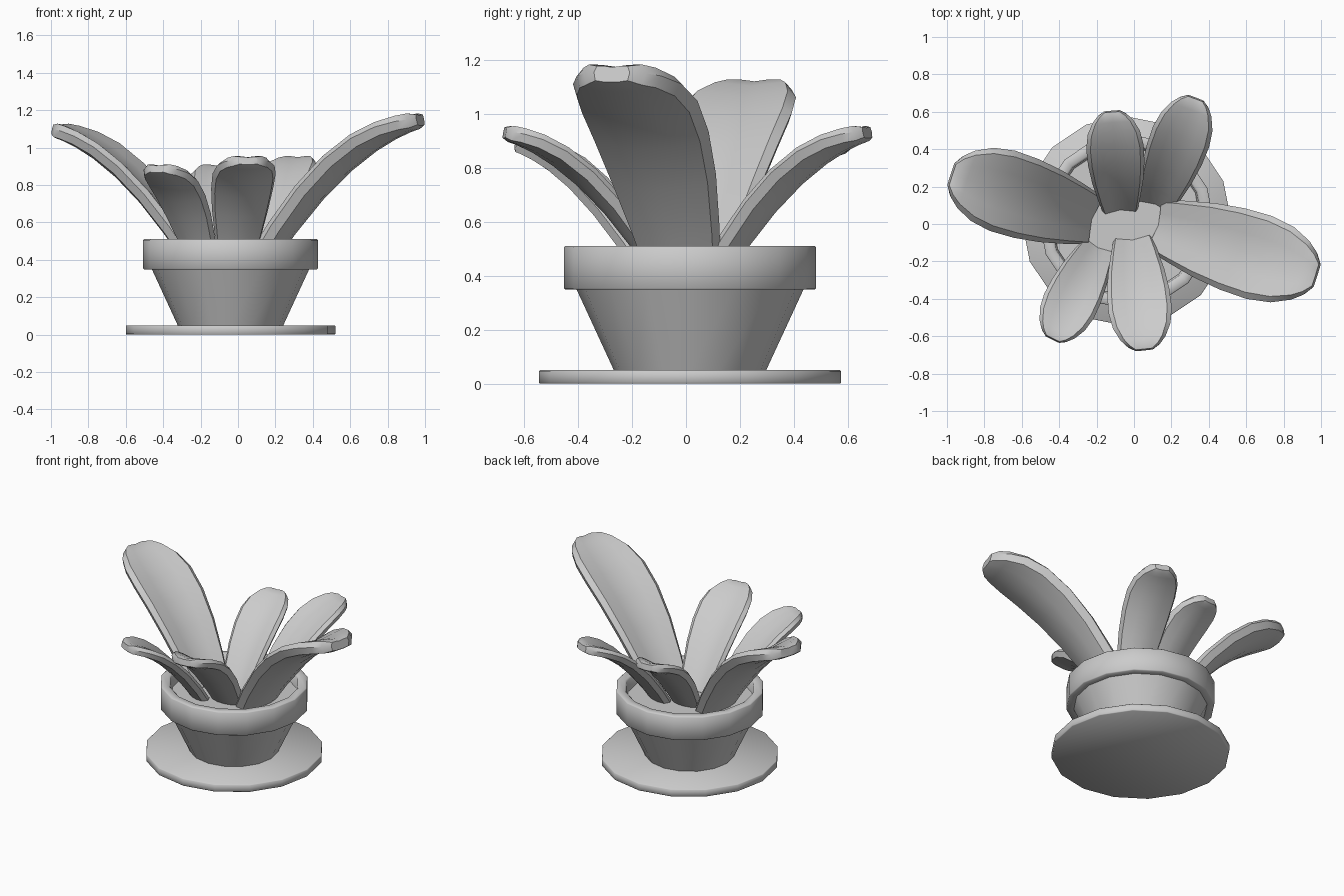
import bpy, bmesh, math
from mathutils import Vector

if "Cube" in bpy.data.objects:
    bpy.data.objects.remove(bpy.data.objects["Cube"])

CX, CY, SIDES = -0.04, 0.015, 16


def finish(bm, name, angle):
    bmesh.ops.recalc_face_normals(bm, faces=bm.faces)
    me = bpy.data.meshes.new(name)
    bm.to_mesh(me)
    bm.free()
    ob = bpy.data.objects.new(name, me)
    bpy.context.collection.objects.link(ob)
    bpy.ops.object.select_all(action='DESELECT')
    bpy.context.view_layer.objects.active = ob
    ob.select_set(True)
    bpy.ops.object.shade_smooth_by_angle(angle=math.radians(angle))
    return ob


def skin(bm, rings):
    """Join closed rings of points with quads and cap both ends."""
    vs = [[bm.verts.new(p) for p in r] for r in rings]
    n = len(vs[0])
    for a, b in zip(vs, vs[1:]):
        for i in range(n):
            j = (i + 1) % n
            bm.faces.new((a[i], a[j], b[j], b[i]))
    bm.faces.new(vs[0][::-1])
    bm.faces.new(vs[-1])


def lathe(name, profile):
    bm = bmesh.new()
    skin(bm, [[(CX + r * math.cos(2 * math.pi * i / SIDES),
                CY + r * math.sin(2 * math.pi * i / SIDES), z)
               for i in range(SIDES)] for r, z in profile])
    return finish(bm, name, 60)


# stations along the leaf: (position, fraction of half width, cupping)
OUTLINE = [(0, .62, 1), (.12, .74, 1), (.3, .89, 1), (.48, .98, 1), (.65, 1, .9),
           (.79, .91, .65), (.9, .71, .35), (.96, .52, .1), (1, .3, 0)]
# closed cross-section: (sideways, up in thicknesses)
SECTION = [(-1, .1), (-.86, .5), (-.45, .5), (0, .42), (.45, .5), (.86, .5),
           (1, .1), (.9, -.42), (.45, -.5), (0, -.5), (-.45, -.5), (-.9, -.42)]


def leaf(name, start, end, top, half, thick):
    a, b = Vector((*start, 0)), Vector((*end, 0))
    d = (b - a).normalized()
    side = Vector((-d.y, d.x, 0))
    length, z0 = (b - a).length, 0.42
    height = top - thick * .5 - z0
    rings = []
    for t, w, cup in OUTLINE:
        # arched spine and its upper normal
        p = a.lerp(b, t) + Vector((0, 0, z0 + height * (1.78 * t - .78 * t * t)))
        slope = height * (1.78 - 1.56 * t) / length
        up = Vector((-slope * d.x, -slope * d.y, 1)).normalized()
        k = thick * (.7 if t == 1 else 1)
        rings.append([p + side * (u * w * half)
                      + up * (v * k + .18 * cup * half * w * (abs(u) ** 1.7 - .4))
                      for u, v in SECTION])
    bm = bmesh.new()
    skin(bm, rings)
    return finish(bm, name, 35)


# saucer, pot with rim, soil
lathe("saucer", [(.556, 0), (.56, .004), (.56, .046), (.556, .05)])
lathe("pot", [(.28, .045), (.42, .348), (.462, .348), (.467, .353), (.467, .505),
              (.462, .51), (.415, .51), (.405, .50), (.395, .41)])
lathe("soil", [(.39, .40), (.398, .43)])

# six leaves: start, end, top height, half width, thickness
leaf("right_leaf", (.15, -.015), (.975, -.275), 1.19, .232, .085)
leaf("left_leaf", (-.245, .03), (-.975, .265), 1.135, .225, .08)
leaf("front_left_leaf", (-.2, -.14), (-.435, -.615), .915, .148, .058)
leaf("front_leaf", (-.005, -.10), (.055, -.672), .96, .17, .06)
leaf("back_left_leaf", (-.075, .09), (-.118, .602), .915, .154, .058)
leaf("back_right_leaf", (.12, .12), (.33, .672), .96, .16, .06)
